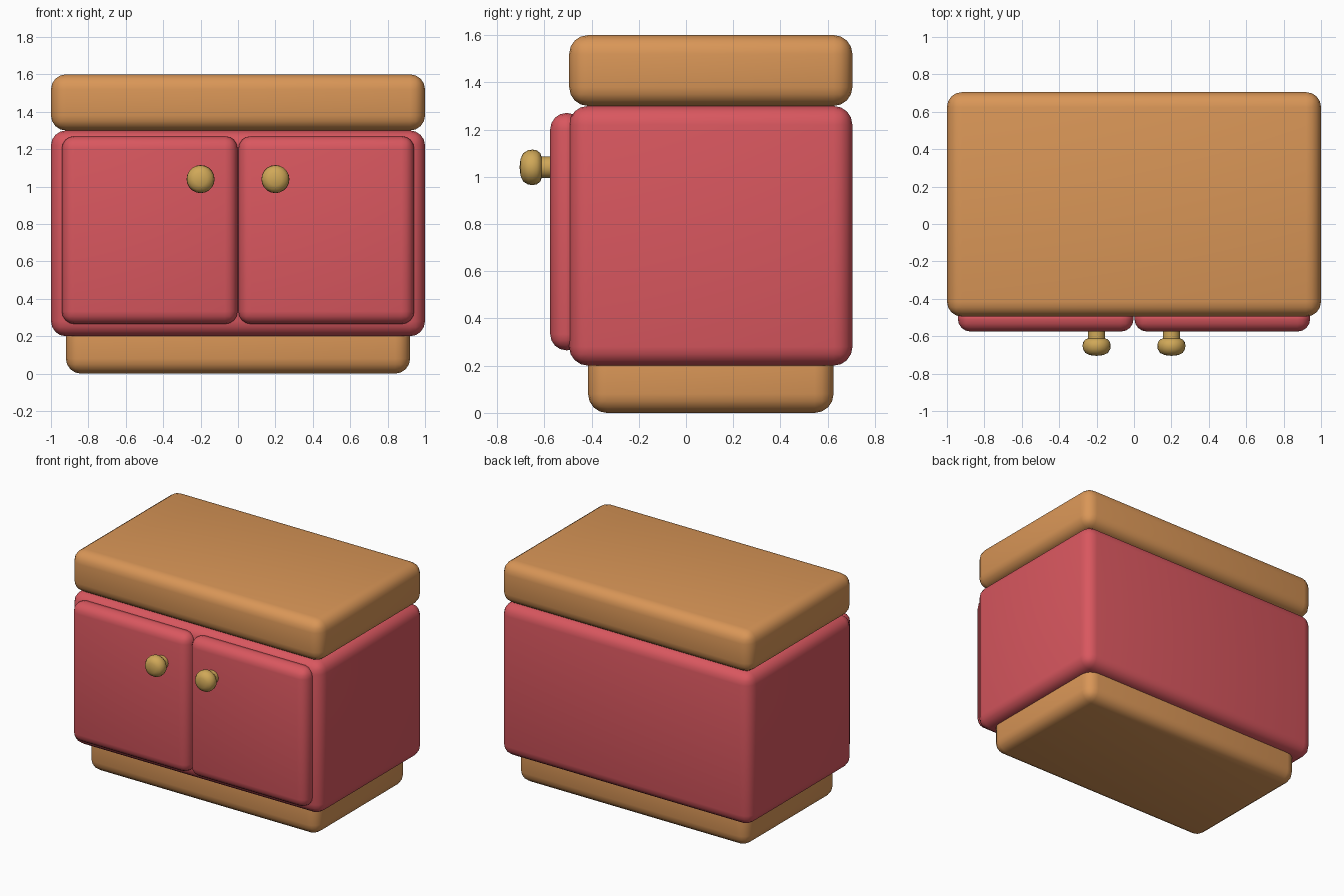
import bpy, bmesh, math
from mathutils import Matrix, Vector

if "Cube" in bpy.data.objects:
    bpy.data.objects.remove(bpy.data.objects["Cube"])


def material(name, rgb):
    m = bpy.data.materials.new(name)
    lin = [((c / 255 + 0.055) / 1.055) ** 2.4 for c in rgb]
    m.diffuse_color = (*lin, 1)
    m.use_nodes = True
    m.node_tree.nodes["Principled BSDF"].inputs["Base Color"].default_value = m.diffuse_color
    return m


wood = material("warm wood", (217, 150, 87))
red = material("painted red", (217, 87, 95))
brass = material("brass", (208, 168, 88))


def finish(name, bm, mat, angle):
    bmesh.ops.recalc_face_normals(bm, faces=bm.faces)
    me = bpy.data.meshes.new(name)
    bm.to_mesh(me)
    bm.free()
    me.materials.append(mat)
    ob = bpy.data.objects.new(name, me)
    bpy.context.collection.objects.link(ob)
    bpy.ops.object.select_all(action='DESELECT')
    ob.select_set(True)
    bpy.context.view_layer.objects.active = ob
    bpy.ops.object.shade_smooth_by_angle(angle=math.radians(angle))
    return ob


def rounded_box(name, lo, hi, radius, mat, segments=4):
    lo, hi = Vector(lo), Vector(hi)
    bm = bmesh.new()
    bmesh.ops.create_cube(bm, size=1, matrix=Matrix.Translation((lo + hi) / 2)
                          @ Matrix.Diagonal((*(hi - lo), 1)))
    bmesh.ops.bevel(bm, geom=bm.edges[:], offset=radius, segments=segments,
                    profile=0.5, affect='EDGES', clamp_overlap=True)
    return finish(name, bm, mat, 40)


def knob(name, x, z):
    # Lathe a (y, radius) profile around the y axis
    profile = [(-0.54, 0.046), (-0.612, 0.046), (-0.617, 0.06), (-0.632, 0.072),
               (-0.65, 0.075), (-0.668, 0.073), (-0.69, 0.06), (-0.701, 0.035)]
    n = 20
    bm = bmesh.new()
    rings = [[bm.verts.new((x + r * math.cos(2 * math.pi * i / n), y,
                            z + r * math.sin(2 * math.pi * i / n)))
              for i in range(n)] for y, r in profile]
    for a, b in zip(rings, rings[1:]):
        for i in range(n):
            j = (i + 1) % n
            bm.faces.new((a[i], a[j], b[j], b[i]))
    tip = bm.verts.new((x, -0.705, z))
    for i in range(n):
        bm.faces.new((rings[-1][i], rings[-1][(i + 1) % n], tip))
    bm.faces.new(rings[0])
    return finish(name, bm, brass, 50)


# Carcass, worktop and recessed plinth
rounded_box("cabinet_body", (-1, -0.495, 0.2), (1, 0.705, 1.3), 0.08, red)
rounded_box("worktop", (-1, -0.495, 1.3), (1, 0.705, 1.6), 0.08, wood)
rounded_box("plinth", (-0.92, -0.415, 0), (0.92, 0.625, 0.32), 0.08, wood)

# Doors and knobs, one pair per side
for side, s in (("left", -1), ("right", 1)):
    x0, x1 = sorted((s * 0.002, s * 0.942))
    rounded_box(side + "_door", (x0, -0.575, 0.265), (x1, -0.435, 1.27), 0.068, red)
    knob(side + "_knob", s * 0.2, 1.04)
